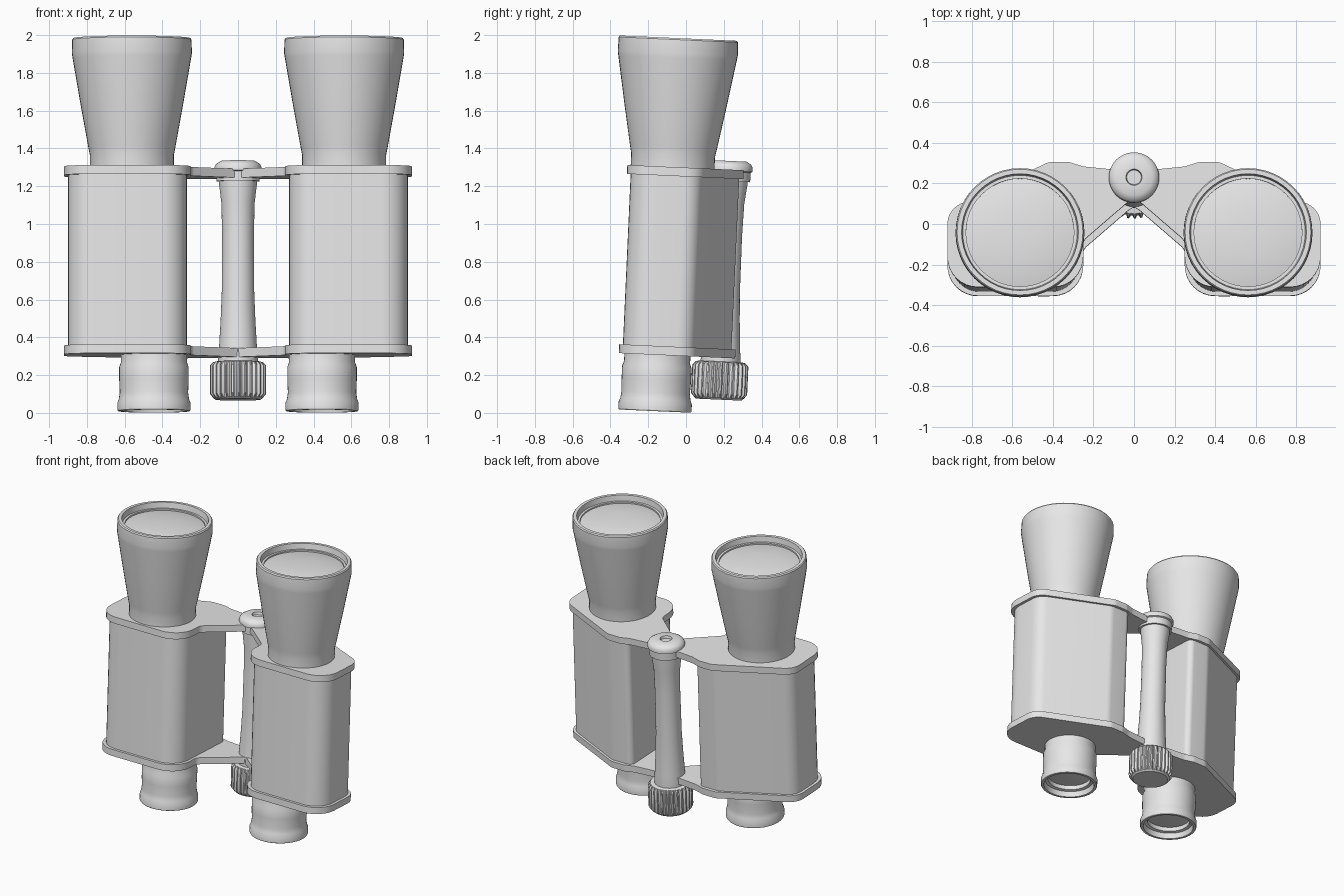
import bpy, bmesh, math
from mathutils import Matrix, Vector

cube = bpy.data.objects.get("Cube")
if cube:
    bpy.data.objects.remove(cube, do_unlink=True)

TILT = Matrix.Rotation(math.radians(-2.6), 4, 'X')

grey = bpy.data.materials.new("light_grey")
grey.use_nodes = True
grey.diffuse_color = (0.8, 0.8, 0.8, 1)
grey.node_tree.nodes["Principled BSDF"].inputs["Base Color"].default_value = (0.8, 0.8, 0.8, 1)


def finish(name, bm, mirrored=False):
    """Turn a bmesh into a tilted, smooth-shaded object, optionally mirrored across x."""
    bmesh.ops.recalc_face_normals(bm, faces=bm.faces)
    bm.transform(TILT)
    mesh = bpy.data.meshes.new(name)
    bm.to_mesh(mesh)
    bm.free()
    mesh.materials.append(grey)
    obj = bpy.data.objects.new(name, mesh)
    bpy.context.scene.collection.objects.link(obj)
    bpy.ops.object.select_all(action='DESELECT')
    obj.select_set(True)
    bpy.context.view_layer.objects.active = obj
    bpy.ops.object.shade_smooth_by_angle(angle=math.radians(32))
    if mirrored:
        mod = obj.modifiers.new("Mirror", 'MIRROR')
        mod.use_mirror_merge = False
    return obj


def lathe(name, profile, cx, cy, seg=48, mirrored=False, rib_radius=None):
    """Spin (radius, height) points; rings wider than rib_radius get grip ribs."""
    bm = bmesh.new()
    rings = []
    for r, z in profile:
        if r == 0:
            rings.append([bm.verts.new((cx, cy, z))] * seg)
            continue
        ring = []
        for i in range(seg):
            groove = rib_radius and r > rib_radius and i % 4 > 1
            rr = r * 0.9 if groove else r
            a = math.tau * i / seg
            ring.append(bm.verts.new((cx + rr * math.cos(a), cy + rr * math.sin(a), z)))
        rings.append(ring)
    for lo, hi in zip(rings, rings[1:]):
        for i in range(seg):
            j = (i + 1) % seg
            corners = list(dict.fromkeys((lo[i], lo[j], hi[j], hi[i])))
            bm.faces.new(corners)
    return finish(name, bm, mirrored)


def fillet(corners, steps=8):
    """Round each (x, y, radius) corner of a polygon with an arc."""
    out = []
    n = len(corners)
    for k, (x, y, r) in enumerate(corners):
        p = Vector((x, y))
        if r == 0:
            out.append(p)
            continue
        a = (Vector(corners[k - 1][:2]) - p).normalized()
        b = (Vector(corners[(k + 1) % n][:2]) - p).normalized()
        half = a.angle(b) / 2
        centre = p + (a + b).normalized() * (r / math.sin(half))
        start = p + a * (r / math.tan(half)) - centre
        end = p + b * (r / math.tan(half)) - centre
        sweep = start.angle_signed(end)
        for s in range(steps + 1):
            t = -sweep * s / steps
            c, d = math.cos(t), math.sin(t)
            out.append(centre + Vector((start.x * c - start.y * d, start.x * d + start.y * c)))
    return out


def slab(name, outline, z0, z1):
    """Extrude an outline between two heights and mirror it."""
    bm = bmesh.new()
    low = [bm.verts.new((p.x, p.y, z0)) for p in outline]
    high = [bm.verts.new((p.x, p.y, z1)) for p in outline]
    bm.faces.new(low)
    bm.faces.new(high)
    for i in range(len(low)):
        j = (i + 1) % len(low)
        bm.faces.new((low[i], low[j], high[j], high[i]))
    return finish(name, bm, True)


# Prism housings
body = fillet([(0.27, -0.35, 0.14), (0.9, -0.35, 0.14), (0.9, 0.0, 0.1),
               (0.43, 0.225, 0.08), (0.27, 0.225, 0.04)])
slab("prism_housing", body, 0.34, 1.26)

# End plates with arms reaching the hinge
plate = fillet([(0.25, -0.37, 0.15), (0.92, -0.37, 0.15), (0.92, 0.01, 0.11),
                (0.42, 0.247, 0.08), (0.32, 0.247, 0.05), (0.25, 0.225, 0.08),
                (0.1, 0.21, 0), (0, 0.21, 0), (0, 0.07, 0), (0.03, 0.05, 0),
                (0.25, -0.14, 0.05)])
slab("bottom_plate", plate, 0.3, 0.347)
slab("top_plate", plate, 1.25, 1.297)

# Objective barrels with recessed domed lenses
lathe("objective_barrel", [
    (0, 1.27), (0.222, 1.27), (0.222, 1.36), (0.23, 1.4), (0.27, 1.62), (0.314, 1.875),
    (0.318, 1.9), (0.316, 1.972), (0.31, 1.98), (0.288, 1.98), (0.282, 1.94), (0.266, 1.94),
    (0.266, 1.93), (0.2, 1.944), (0.1, 1.952), (0, 1.955)], 0.562, -0.13, mirrored=True)

# Eyepieces with hollow cups
lathe("eyepiece", [
    (0, 0.32), (0.175, 0.32), (0.175, 0.26), (0.184, 0.235), (0.184, 0.17), (0.181, 0.1),
    (0.186, 0.065), (0.194, 0.045), (0.194, 0.008), (0.19, 0.002), (0.172, 0.002),
    (0.165, 0.04), (0.145, 0.045), (0.145, 0.075), (0.08, 0.068), (0, 0.065)],
    0.445, -0.165, mirrored=True)

# Central hinge tube
lathe("hinge_tube", [
    (0, 0.27), (0.105, 0.27), (0.105, 0.3), (0.1, 0.36), (0.092, 0.5), (0.086, 0.65),
    (0.084, 0.95), (0.088, 1.12), (0.1, 1.22), (0.1, 1.26), (0, 1.26)], 0, 0.17)

# Hinge cap with a small centre dimple
lathe("hinge_cap", [
    (0, 1.235), (0.114, 1.235), (0.114, 1.285), (0.124, 1.29), (0.124, 1.312),
    (0.115, 1.328), (0.09, 1.343), (0.04, 1.343), (0.036, 1.325), (0, 1.325)], 0, 0.17)

# Ribbed focus knob
lathe("focus_knob", [
    (0, 0.078), (0.12, 0.078), (0.132, 0.088), (0.149, 0.108), (0.149, 0.258),
    (0.132, 0.276), (0.115, 0.28), (0, 0.28)], 0, 0.17, seg=112, rib_radius=0.14)
